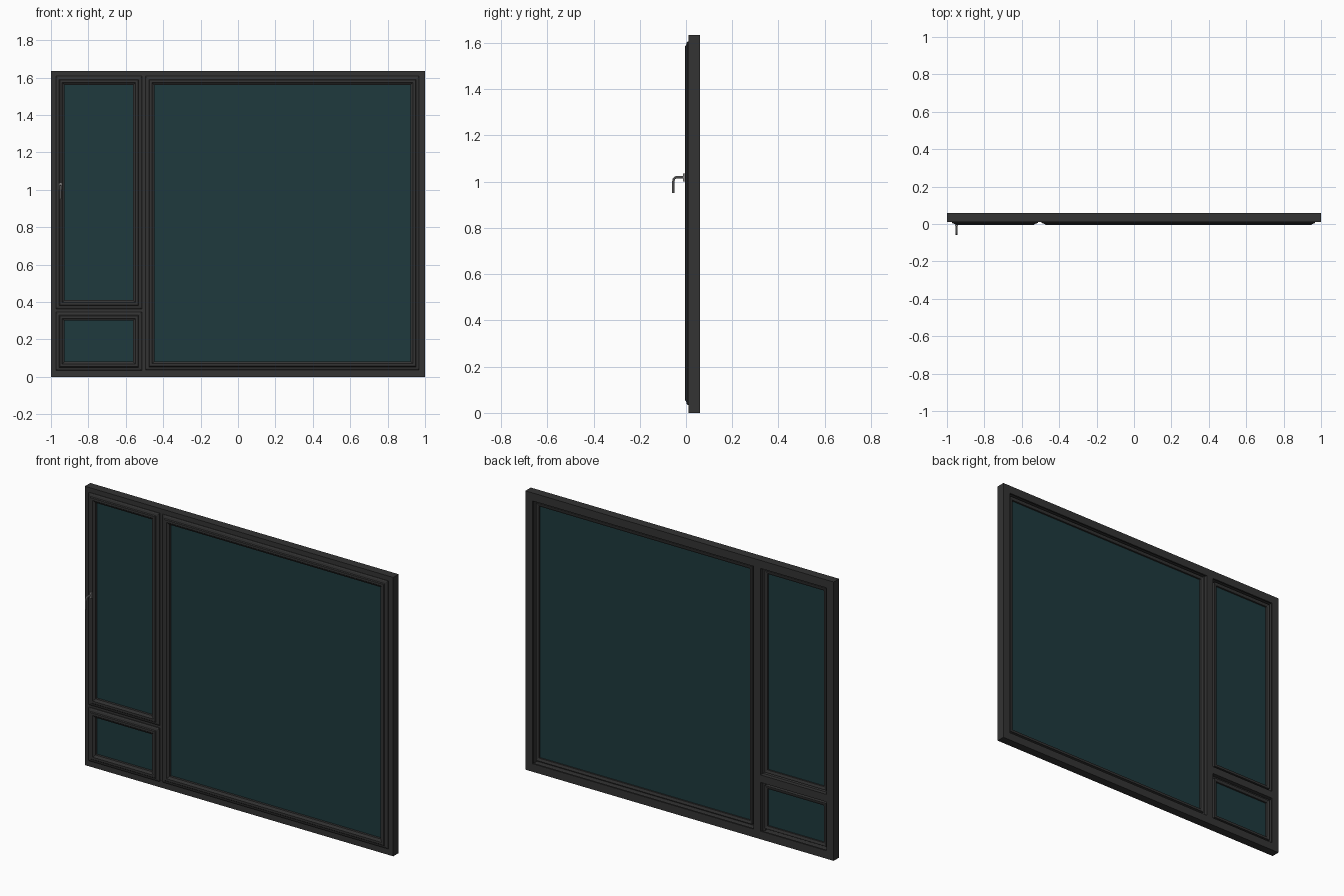
import bpy, bmesh
from mathutils import Vector

if "Cube" in bpy.data.objects:
    bpy.data.objects.remove(bpy.data.objects["Cube"])


def material(name, rgb):
    m = bpy.data.materials.new(name)
    m.diffuse_color = (*rgb, 1)
    m.use_nodes = True
    m.node_tree.nodes["Principled BSDF"].inputs["Base Color"].default_value = m.diffuse_color
    return m


FRAME = material("dark_frame", (0.033, 0.033, 0.033))
GLASS = material("tinted_glass", (0.013, 0.042, 0.047))
METAL = material("handle_metal", (0.25, 0.25, 0.25))


def finish(name, bm, mat):
    bmesh.ops.recalc_face_normals(bm, faces=bm.faces)
    me = bpy.data.meshes.new(name)
    bm.to_mesh(me)
    bm.free()
    me.materials.append(mat)
    ob = bpy.data.objects.new(name, me)
    bpy.context.collection.objects.link(ob)
    return ob


def ring(name, x0, x1, z0, z1, profile):
    """Mitred rectangular frame; profile is a closed list of (inset, y)."""
    bm = bmesh.new()
    loops = [[bm.verts.new(p) for p in ((x0 + d, y, z0 + d), (x1 - d, y, z0 + d),
                                        (x1 - d, y, z1 - d), (x0 + d, y, z1 - d))]
             for d, y in profile]
    for a, b in zip(loops, loops[1:] + loops[:1]):
        for i in range(4):
            j = (i + 1) % 4
            bm.faces.new((a[i], a[j], b[j], b[i]))
    return finish(name, bm, FRAME)


def bar(name, start, end, across, profile):
    """Straight bar; profile is a closed list of (offset across, y)."""
    bm = bmesh.new()
    start, end, across = Vector(start), Vector(end), Vector(across)
    a, b = [[bm.verts.new(p + across * d + Vector((0, y, 0))) for d, y in profile]
            for p in (start, end)]
    bm.faces.new(a)
    bm.faces.new(b)
    n = len(profile)
    for i in range(n):
        j = (i + 1) % n
        bm.faces.new((a[i], a[j], b[j], b[i]))
    return finish(name, bm, FRAME)


def box(name, x0, x1, y0, y1, z0, z1, mat, bevel=0):
    bm = bmesh.new()
    bmesh.ops.create_cube(bm, size=1)
    for v in bm.verts:
        v.co = ((x0 + x1) / 2 + v.co.x * (x1 - x0), (y0 + y1) / 2 + v.co.y * (y1 - y0),
                (z0 + z1) / 2 + v.co.z * (z1 - z0))
    if bevel:
        bmesh.ops.bevel(bm, geom=bm.edges[:], offset=bevel, segments=2, affect='EDGES')
    return finish(name, bm, mat)


def tube(name, points, radius, mat):
    cu = bpy.data.curves.new(name, 'CURVE')
    cu.dimensions = '3D'
    cu.bevel_depth = radius
    cu.bevel_resolution = 3
    cu.use_fill_caps = True
    sp = cu.splines.new('POLY')
    sp.points.add(len(points) - 1)
    for p, co in zip(sp.points, points):
        p.co = (*co, 1)
    cu.materials.append(mat)
    ob = bpy.data.objects.new(name, cu)
    bpy.context.collection.objects.link(ob)
    bpy.ops.object.select_all(action='DESELECT')
    bpy.context.view_layer.objects.active = ob
    ob.select_set(True)
    bpy.ops.object.convert(target='MESH')
    bpy.ops.object.shade_smooth_by_angle()


# Outer frame with a stepped rebate at the back
TOP = 1.635
ring("outer_frame", -1, 1, 0, TOP,
     [(0, 0.06), (0, 0.01), (0.042, 0.01), (0.042, 0.046), (0.047, 0.05), (0.047, 0.06)])

# Mullion and transom dividing the three lights
DIVIDER = [(-0.033, 0.012), (0.033, 0.012), (0.033, 0.03), (0.022, 0.036),
           (0.022, 0.06), (-0.022, 0.06), (-0.022, 0.036), (-0.033, 0.03)]
bar("mullion", (-0.503, 0, 0.03), (-0.503, 0, TOP - 0.03), (1, 0, 0), DIVIDER)
bar("transom", (-0.97, 0, 0.355), (-0.515, 0, 0.355), (0, 0, 1), DIVIDER)

# Sashes: moulded front face, glazing bead, stepped back
SASH = [(0, 0.012), (0, 0.007), (0.005, 0.003), (0.017, 0.0), (0.021, -0.005),
        (0.034, -0.005), (0.038, -0.001), (0.047, 0.004), (0.047, 0.046),
        (0.036, 0.05), (0.03, 0.05), (0.03, 0.012)]
lights = {"tall_left": (-0.974, -0.514, 0.363, 1.607),
          "small_left": (-0.974, -0.514, 0.034, 0.347),
          "large_right": (-0.494, 0.969, 0.036, 1.607)}
for name, (x0, x1, z0, z1) in lights.items():
    ring(name + "_sash", x0, x1, z0, z1, SASH)
    g = 0.042
    box(name + "_glass", x0 + g, x1 - g, 0.018, 0.036, z0 + g, z1 - g, GLASS)

# Handle on the tall left sash
HX = -0.949
box("handle_plate", HX - 0.007, HX + 0.007, -0.014, -0.003, 1.0, 1.036, METAL, 0.002)
tube("handle_lever", [(HX, -0.008, 1.019), (HX, -0.042, 1.019), (HX, -0.049, 1.016),
                      (HX, -0.053, 1.01), (HX, -0.0545, 1.0), (HX, -0.0545, 0.951)],
     0.0055, METAL)
